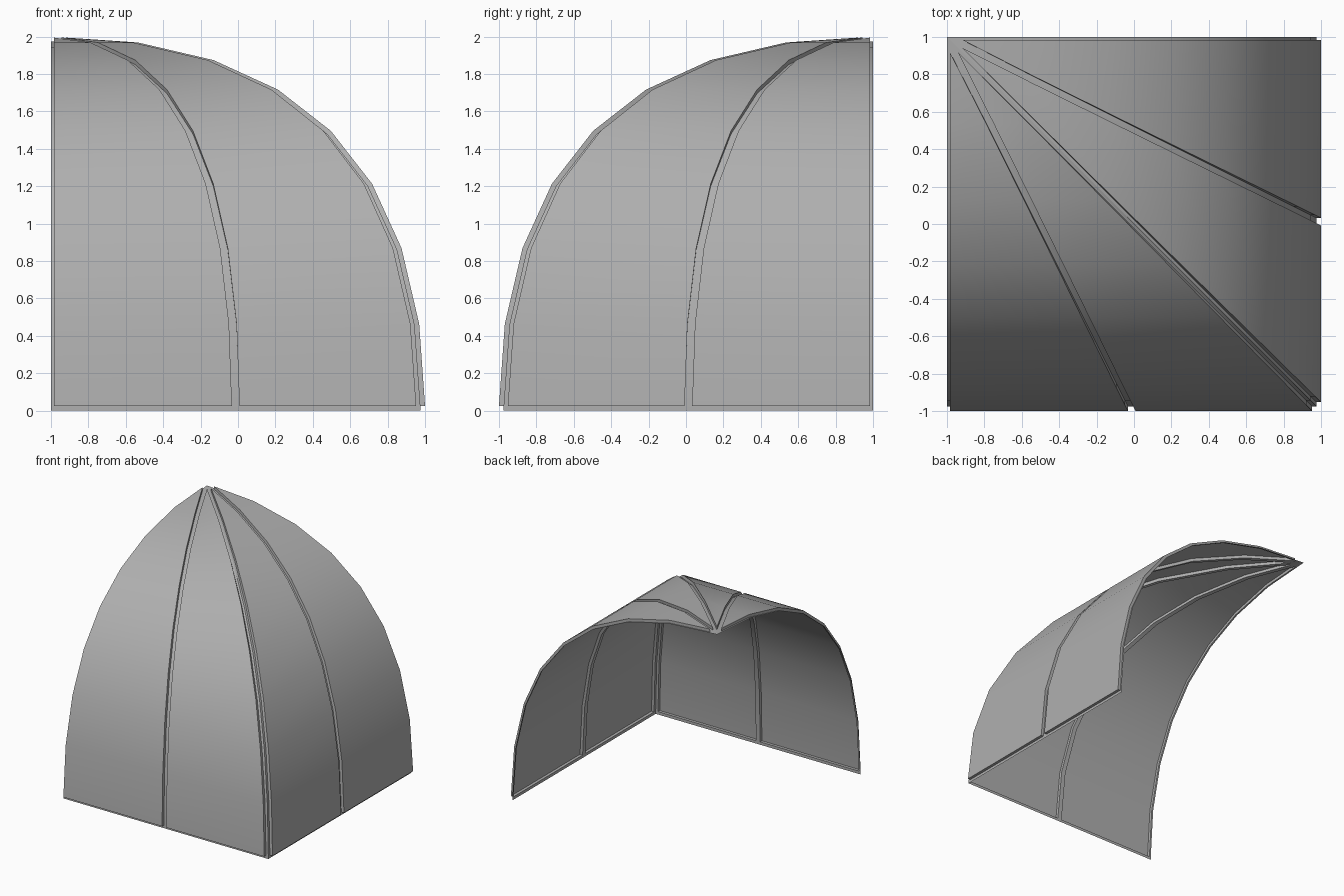
import bpy, bmesh, math
from mathutils import Vector

if "Cube" in bpy.data.objects:
    bpy.data.objects.remove(bpy.data.objects["Cube"])

R, K = 1.975, 1.975 * 0.663     # frame radius and curve handle
LIFT, SEG = 0.025, 8            # panel height above frame, arch segments
EDGE, RIB, CORNER = 0.015, 0.02, 0.022   # frame widths beside the panels
TIP = 0.08                      # radius where panels taper to a point

# Dark grey for all parts
grey = bpy.data.materials.new("dark_grey")
grey.diffuse_color = (0.43, 0.43, 0.43, 1)
grey.use_nodes = True
grey.node_tree.nodes["Principled BSDF"].inputs["Base Color"].default_value = grey.diffuse_color


def arch(t):
    """Point (radius, height) and outward normal on the arch curve."""
    p = [Vector(c) for c in ((R, 0), (R, K), (K, R), (0, R))]
    s = 1 - t
    pos = p[0]*s**3 + p[1]*3*s*s*t + p[2]*3*s*t*t + p[3]*t**3
    d = (p[1]-p[0])*s*s + (p[2]-p[1])*2*s*t + (p[3]-p[2])*t*t
    return pos, Vector((d.y, -d.x)).normalized()


# Rows from base to panel tips: (position, normal)
rows = [(Vector((R, 0)), Vector((1, 0))), (Vector((R, LIFT)), Vector((1, 0)))]
rows += [arch(i / SEG) for i in range(1, SEG)]
p7 = rows[-1][0]
f = 1 - TIP / p7.x
rows.append((p7.lerp(Vector((0, R)), f), Vector((0.03, 1)).normalized()))
last = len(rows) - 1


def point(i, c, lift=0.0):
    """Point of the front wall at row i, column c."""
    pos, n = rows[i]
    r = pos.x
    cols = [0, EDGE, r/2 - RIB, r/2 + RIB, r - CORNER, r]
    if i == last:               # close both panels to a point
        cols[1] = cols[2] = EDGE
        cols[3] = cols[4] = r/2 + RIB - 0.0025
    q = pos + n * lift
    return Vector((-1 + cols[c], 1 - q.x, q.y))


def build(name, faces, swap):
    """Mesh from polygons; swap mirrors it across the corner diagonal."""
    bm = bmesh.new()
    for poly in faces:
        pts = []
        for v in poly:
            if not any((v - u).length < 1e-5 for u in pts):
                pts.append(v)
        if len(pts) < 3:
            continue
        if swap:
            pts = [Vector((-v.y, -v.x, v.z)) for v in reversed(pts)]
        bm.faces.new([bm.verts.new(v) for v in pts])
    bmesh.ops.remove_doubles(bm, verts=bm.verts[:], dist=1e-5)
    me = bpy.data.meshes.new(name)
    bm.to_mesh(me)
    bm.free()
    me.materials.append(grey)
    ob = bpy.data.objects.new(name, me)
    bpy.context.collection.objects.link(ob)
    bpy.ops.object.select_all(action='DESELECT')
    ob.select_set(True)
    bpy.context.view_layer.objects.active = ob
    bpy.ops.object.shade_smooth_by_angle(angle=math.radians(30))


# Frame: base strip, edge, middle rib, corner rib and apex
frame = []
for i in range(last):
    for c in range(5):
        if i == 0 or c in (0, 2, 4):
            frame.append([point(i, c), point(i, c+1), point(i+1, c+1), point(i+1, c)])
apex = Vector((-1, 1, R))
frame += [[point(last, c), point(last, c+1), apex] for c in range(5)]


def panel(c):
    """Raised panel between columns c and c+1, with its side lips."""
    out = []
    for i in range(1, last):
        out.append([point(i, c, LIFT), point(i, c+1, LIFT),
                    point(i+1, c+1, LIFT), point(i+1, c, LIFT)])
        out.append([point(i, c), point(i, c, LIFT), point(i+1, c, LIFT), point(i+1, c)])
        out.append([point(i, c+1, LIFT), point(i, c+1), point(i+1, c+1), point(i+1, c+1, LIFT)])
    out.append([point(1, c), point(1, c+1), point(1, c+1, LIFT), point(1, c, LIFT)])
    return out


# Front wall, then its mirrored right wall
for side, swap in (("front", False), ("right", True)):
    build(side + "_frame", frame, swap)
    build(side + "_outer_panel", panel(1), swap)
    build(side + "_corner_panel", panel(3), swap)
